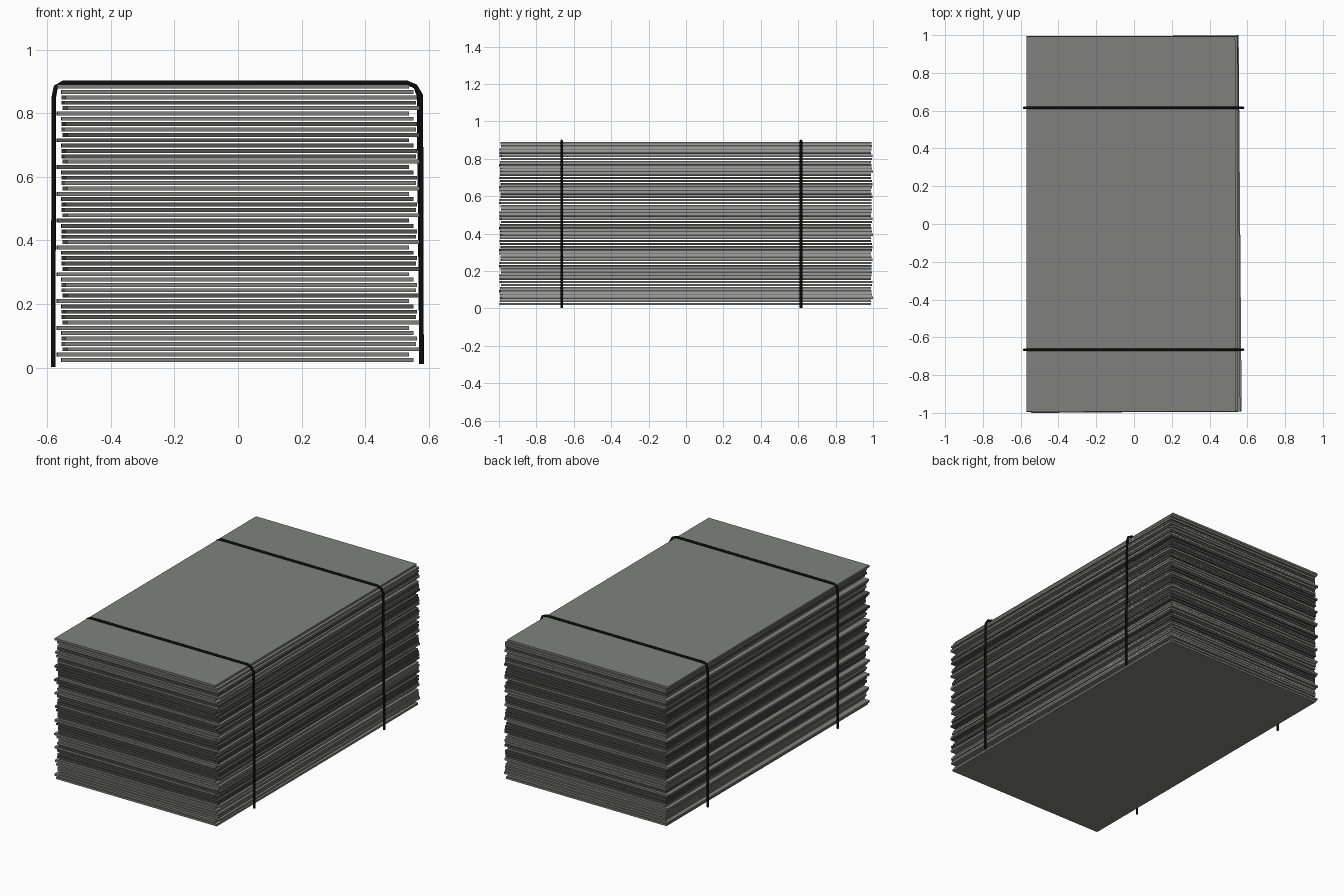
import bpy, math, random
from mathutils import Matrix

if "Cube" in bpy.data.objects:
    bpy.data.objects.remove(bpy.data.objects["Cube"])

random.seed(4)


def material(name, rgb):
    m = bpy.data.materials.new(name)
    m.diffuse_color = (*rgb, 1.0)
    m.use_nodes = True
    m.node_tree.nodes["Principled BSDF"].inputs["Base Color"].default_value = m.diffuse_color
    return m


LIGHT = material("light grey board", (0.215, 0.222, 0.205))
DARK = material("dark grey board", (0.085, 0.085, 0.083))
BLACK = material("black strap", (0.004, 0.004, 0.004))

# Stack of thin boards, each nudged and turned a little
COUNT, PITCH, THICK = 52, 0.01685, 0.0122
SHIFT_X = [-0.003, -0.016, 0.009, 0.002, 0.004]
TURN = [0.001, 0.001, 0.008, 0.004, 0.006]
SHIFT_Y = [-0.004, -0.003, 0.003, 0.0]


def board(i):
    bpy.ops.mesh.primitive_cube_add(size=1)
    ob = bpy.context.object
    ob.name = f"board_{i + 1:02d}"
    ob.data.transform(Matrix.Diagonal((1.106, 1.984, THICK, 1)))
    ob.location = (SHIFT_X[i % 5], SHIFT_Y[i % 4], 0.024 + i * PITCH)
    ob.rotation_euler.z = TURN[i % 5]
    is_light = i in (0, 1, COUNT - 1) or random.random() < 0.5
    ob.data.materials.append(LIGHT if is_light else DARK)


for i in range(COUNT):
    board(i)


# Straps: open cords over the top and down both sides
def strap(name, y, right_x):
    path = [(-0.581, 0.002), (-0.579, 0.85), (-0.573, 0.882), (-0.55, 0.895),
            (0.53, 0.896), (0.558, 0.884), (right_x, 0.855), (0.577, 0.012)]
    cu = bpy.data.curves.new(name, "CURVE")
    cu.dimensions = "3D"
    cu.bevel_depth = 0.0072
    cu.bevel_resolution = 2
    cu.use_fill_caps = True
    sp = cu.splines.new("POLY")
    sp.points.add(len(path) - 1)
    for p, (x, z) in zip(sp.points, path):
        p.co = (x, y, z, 1)
    cu.materials.append(BLACK)
    ob = bpy.data.objects.new(name, cu)
    bpy.context.collection.objects.link(ob)


strap("front_strap", -0.665, 0.575)
strap("back_strap", 0.615, 0.569)
